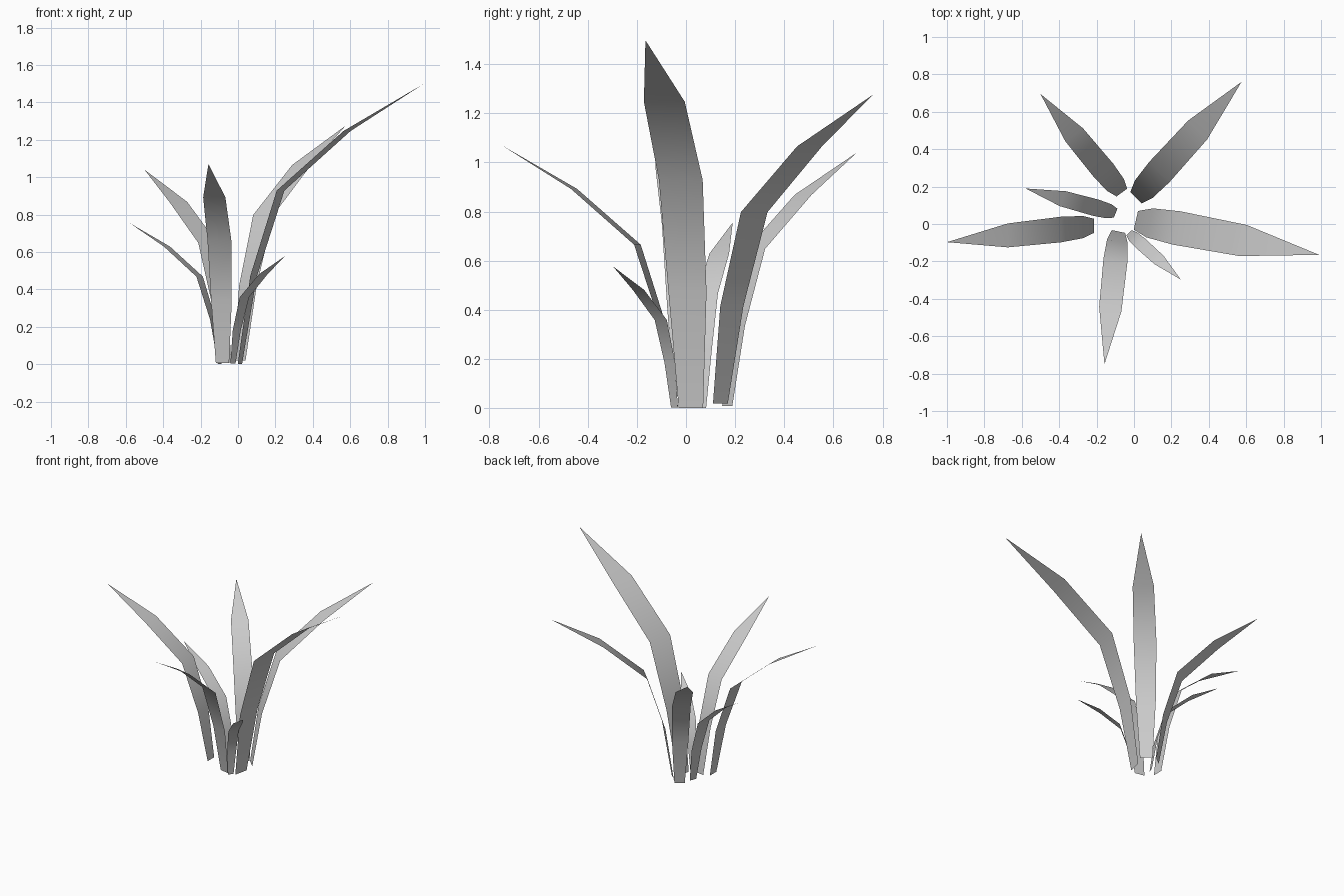
import bpy
from math import cos, sin, radians
from mathutils import Vector

if "Cube" in bpy.data.objects:
    bpy.data.objects.remove(bpy.data.objects["Cube"])

# Shared blade profile: (outward fraction, height fraction, half width per unit height)
PROFILE = [(0, 0, 0.034), (0.075, 0.315, 0.053), (0.222, 0.62, 0.061), (0.585, 0.833, 0.057)]


def blade(name, base, tip, width_angle):
    """Flat curved leaf from base to a pointed tip; width runs along width_angle."""
    base, tip = Vector(base), Vector(tip)
    span = tip - base
    side = Vector((cos(radians(width_angle)), sin(radians(width_angle)), 0))
    verts = []
    for out, up, half in PROFILE:
        centre = base + Vector((span.x * out, span.y * out, span.z * up))
        verts += [centre - side * half * span.z, centre + side * half * span.z]
    verts.append(tip)
    rows = len(PROFILE)
    faces = [(2 * i, 2 * i + 2, 2 * i + 3, 2 * i + 1) for i in range(rows - 1)]
    faces.append((2 * rows - 2, 2 * rows, 2 * rows - 1))
    mesh = bpy.data.meshes.new(name)
    mesh.from_pydata(verts, [], faces)
    mesh.shade_smooth()
    obj = bpy.data.objects.new(name, mesh)
    bpy.context.collection.objects.link(obj)
    return obj


# Seven blades spreading from the clump
blade("leaf_right", (0.01, 0.02, 0), (0.99, -0.165, 1.497), 77)
blade("leaf_back_right", (0.01, 0.14, 0.02), (0.575, 0.76, 1.275), 135)
blade("leaf_back_left", (-0.065, 0.168, 0.01), (-0.50, 0.695, 1.04), 216)
blade("leaf_left_small", (-0.098, 0.058, 0), (-0.58, 0.19, 0.755), 248)
blade("leaf_left", (-0.215, -0.01, 0.05), (-1.0, -0.097, 1.172), 270)
blade("leaf_front", (-0.083, -0.04, 0.005), (-0.158, -0.75, 1.07), 348)
blade("leaf_front_right_small", (-0.027, -0.047, 0.003), (0.25, -0.297, 0.577), 45)
